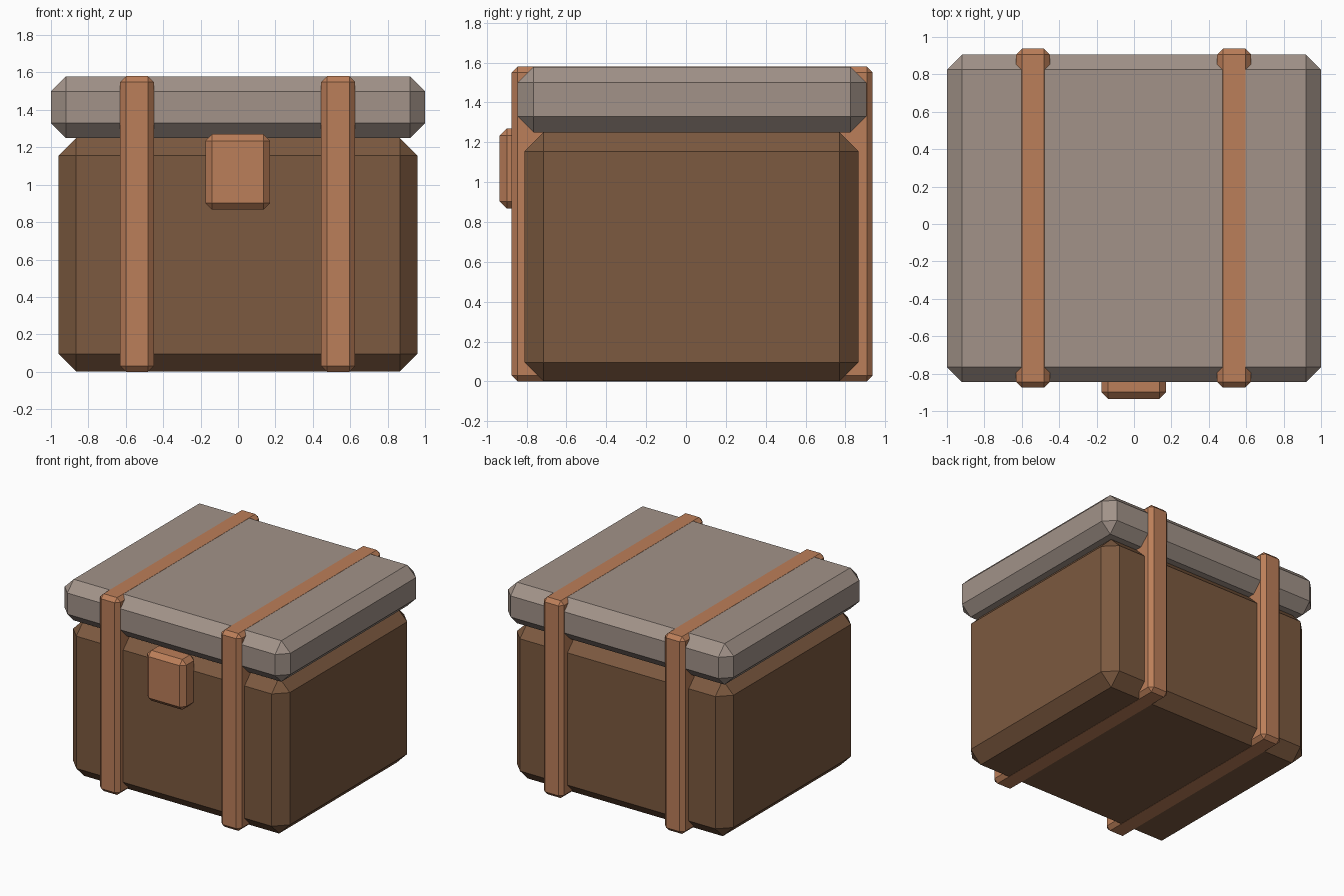
import bpy
import bmesh
from mathutils import Vector

if "Cube" in bpy.data.objects:
    bpy.data.objects.remove(bpy.data.objects["Cube"])


def material(name, rgb):
    mat = bpy.data.materials.new(name)
    mat.diffuse_color = (*rgb, 1)
    mat.use_nodes = True
    mat.node_tree.nodes["Principled BSDF"].inputs["Base Color"].default_value = mat.diffuse_color
    return mat


def chamfered_box(name, low, high, chamfer, mat):
    """Box between two corners with every edge cut flat."""
    low, high = Vector(low), Vector(high)
    bm = bmesh.new()
    bmesh.ops.create_cube(bm, size=1)
    bmesh.ops.scale(bm, vec=high - low, verts=bm.verts)
    bmesh.ops.bevel(bm, geom=bm.edges[:], offset=chamfer, segments=1,
                    affect='EDGES', offset_type='OFFSET')
    mesh = bpy.data.meshes.new(name)
    bm.to_mesh(mesh)
    bm.free()
    mesh.materials.append(mat)
    obj = bpy.data.objects.new(name, mesh)
    obj.location = (low + high) / 2
    bpy.context.collection.objects.link(obj)
    return obj


wood = material("dark_wood", (0.20, 0.10, 0.05))
lid_mat = material("lid_grey", (0.36, 0.29, 0.25))
leather = material("strap_leather", (0.50, 0.21, 0.10))

# Chest body and overhanging lid
chamfered_box("chest_body", (-0.96, -0.81, 0.001), (0.96, 0.865, 1.25), 0.095, wood)
chamfered_box("lid", (-1, -0.845, 1.25), (1, 0.905, 1.579), 0.08, lid_mat)

# Straps wrapping the whole chest
for side, x in (("left", -0.54), ("right", 0.535)):
    chamfered_box(side + "_strap", (x - 0.09, -0.875, 0), (x + 0.09, 0.937, 1.58), 0.03, leather)

# Front latch
chamfered_box("latch", (-0.175, -0.935, 0.867), (0.172, -0.765, 1.27), 0.036, leather)
